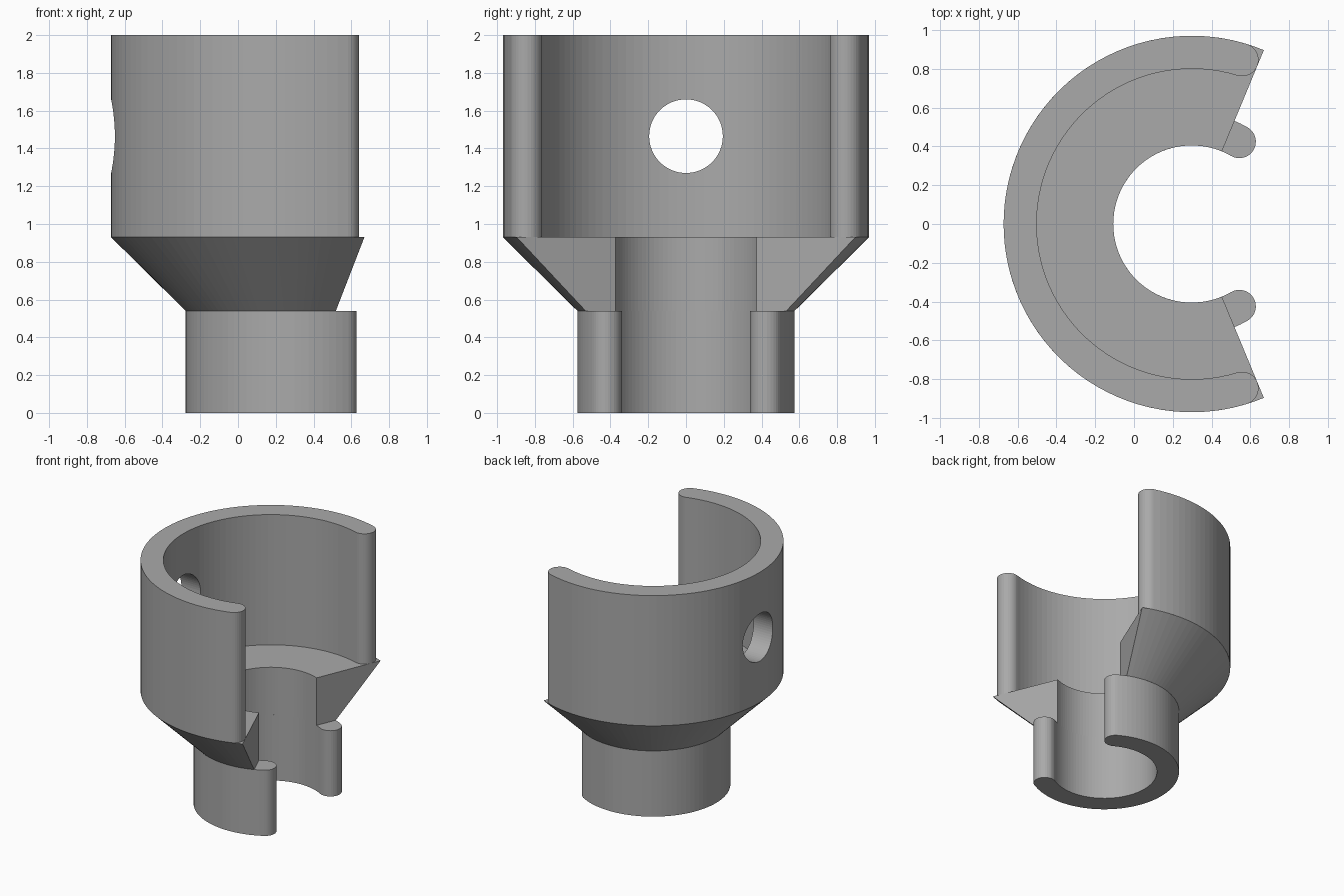
import bpy, bmesh
from math import cos, sin, pi, radians

old = bpy.data.objects.get("Cube")
if old:
    bpy.data.objects.remove(old, do_unlink=True)

CX = 0.298            # axis of all the rings
BORE, NECK, MOUTH, RIM = 0.405, 0.575, 0.80, 0.97
Z_NECK, Z_RIM, Z_TOP = 0.54, 0.93, 2.0

grey = bpy.data.materials.new("plain grey")
grey.use_nodes = True
colour = (0.4, 0.4, 0.4, 1)
grey.diffuse_color = colour
grey.node_tree.nodes["Principled BSDF"].inputs["Base Color"].default_value = colour


def arc(cx, cy, r, a0, a1, steps):
    return [(cx + r * cos(a0 + (a1 - a0) * i / steps),
             cy + r * sin(a0 + (a1 - a0) * i / steps)) for i in range(steps + 1)]


def c_outline(inner, outer, half_gap, rounded):
    """C-shaped outline open towards +x, with round or straight ends."""
    a, b = radians(half_gap), 2 * pi - radians(half_gap)
    mid, r = (inner + outer) / 2, (outer - inner) / 2
    pts = arc(CX, 0, outer, a, b, 64)
    if rounded:
        pts += arc(CX + mid * cos(b), mid * sin(b), r, b, b + pi, 16)[1:-1]
    pts += arc(CX, 0, inner, b, a, 64)
    if rounded:
        pts += arc(CX + mid * cos(a), mid * sin(a), r, a - pi, a, 16)[1:-1]
    return pts


def loft(name, low, high, z0, z1):
    """Solid between two matching outlines."""
    bm = bmesh.new()
    bottom = [bm.verts.new((x, y, z0)) for x, y in low]
    top = [bm.verts.new((x, y, z1)) for x, y in high]
    n = len(low)
    for i in range(n):
        j = (i + 1) % n
        bm.faces.new((bottom[i], bottom[j], top[j], top[i]))
    bm.faces.new(bottom[::-1])
    bm.faces.new(top)
    bmesh.ops.recalc_face_normals(bm, faces=bm.faces)
    mesh = bpy.data.meshes.new(name)
    bm.to_mesh(mesh)
    bm.free()
    mesh.materials.append(grey)
    obj = bpy.data.objects.new(name, mesh)
    bpy.context.collection.objects.link(obj)
    return obj


# Lower clip ring with rounded ends
clip = c_outline(BORE, NECK, 60, True)
loft("lower_clip", clip, clip, 0, Z_NECK)

# Flared funnel with straight bore and radial cut ends
loft("funnel", c_outline(BORE, NECK, 67.5, False),
     c_outline(BORE, RIM, 67.5, False), Z_NECK, Z_RIM)

# Upper clip ring with rounded ends
clip = c_outline(MOUTH, RIM, 73, True)
upper = loft("upper_clip", clip, clip, Z_RIM, Z_TOP)

# Round hole through the closed side of the upper ring
bpy.ops.mesh.primitive_cylinder_add(vertices=64, radius=0.195, depth=0.6,
                                    location=(CX - 0.88, 0, 1.465),
                                    rotation=(0, pi / 2, 0))
cutter = bpy.context.object
cutter.name = "hole_cutter"
cutter.data.materials.append(grey)
cutter.hide_render = True
cut = upper.modifiers.new("hole", "BOOLEAN")
cut.operation, cut.solver, cut.object = "DIFFERENCE", "EXACT", cutter
bpy.context.view_layer.objects.active = upper
bpy.ops.object.modifier_apply(modifier=cut.name)
bpy.data.objects.remove(cutter, do_unlink=True)
